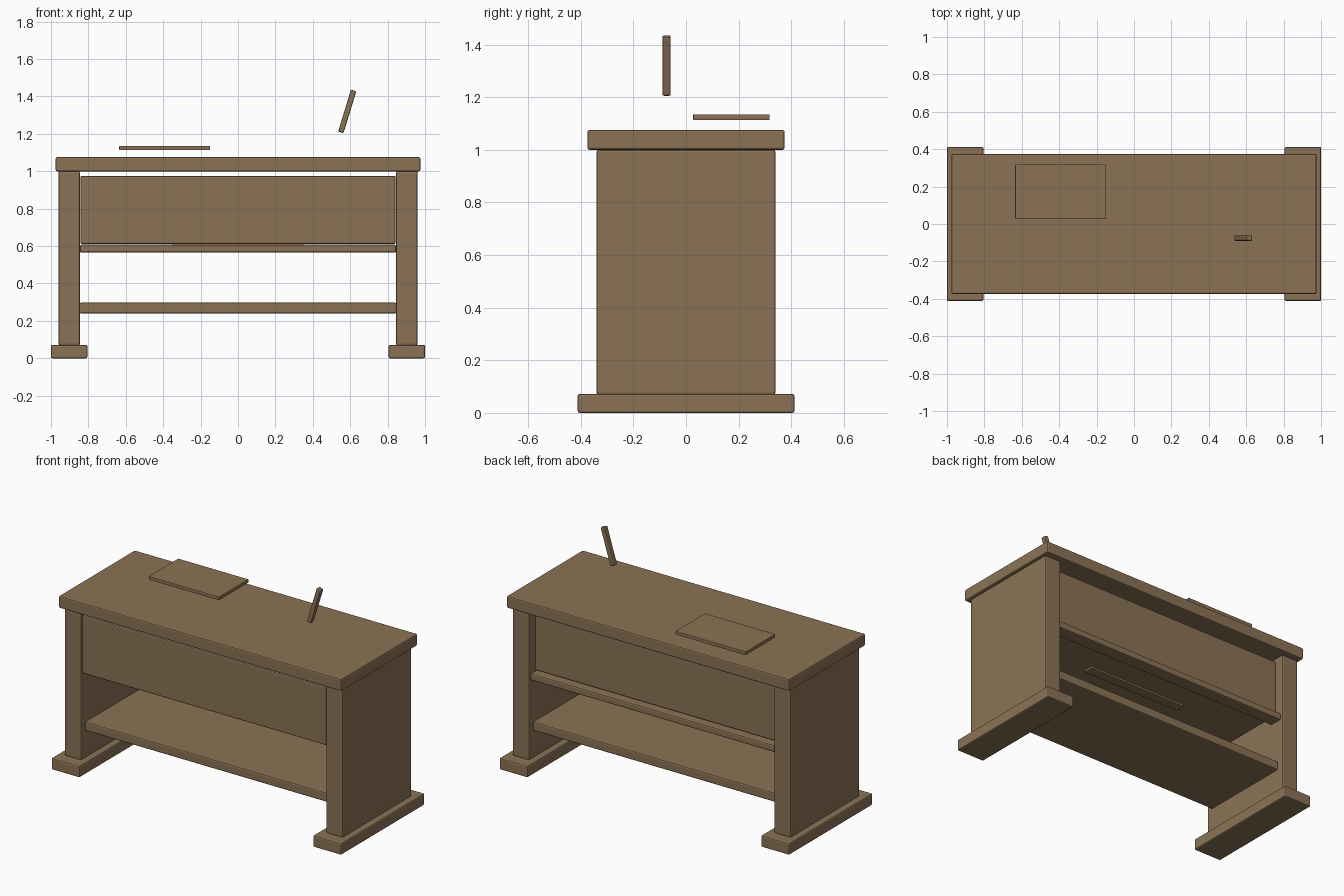
import bpy
import math

default = bpy.data.objects.get("Cube")
if default:
    bpy.data.objects.remove(default, do_unlink=True)

# Single wood colour
wood = bpy.data.materials.new("brown_wood")
wood.use_nodes = True
COLOUR = (0.258, 0.171, 0.091, 1)
wood.diffuse_color = COLOUR
wood.node_tree.nodes["Principled BSDF"].inputs["Base Color"].default_value = COLOUR


def board(name, x, y, z, bevel=0.008, tilt=0):
    """Bevelled board from (low, high) ranges, optionally tilted about y."""
    ranges = (x, y, z)
    centre = [(lo + hi) / 2 for lo, hi in ranges]
    bpy.ops.mesh.primitive_cube_add(size=1, location=centre)
    ob = bpy.context.object
    ob.name = ob.data.name = name
    ob.scale = [hi - lo for lo, hi in ranges]
    bpy.ops.object.transform_apply(location=False, rotation=False, scale=True)
    ob.rotation_euler.y = tilt
    mod = ob.modifiers.new("soft_edges", "BEVEL")
    mod.width = bevel
    mod.segments = 2
    ob.data.materials.append(wood)
    return ob


# Worktop
board("desk_top", (-0.975, 0.975), (-0.375, 0.375), (1.0, 1.075))

# Side slabs with wide feet
for side, sign in (("left", 1), ("right", -1)):
    board(side + "_leg", sorted((sign * 0.845, sign * 0.96)), (-0.34, 0.34), (0.07, 1.0))
    board(side + "_foot", sorted((sign * 0.805, sign * 1.0)), (-0.412, 0.412), (0, 0.072))

# Drawer with a finger pull underneath
board("drawer", (-0.843, 0.843), (-0.335, 0.283), (0.612, 0.975))
board("drawer_pull", (-0.35, 0.35), (-0.03, 0.035), (0.6, 0.62), 0.003)

# Rear rail and lower shelf
board("back_rail", (-0.845, 0.845), (0.24, 0.327), (0.565, 0.608))
board("lower_shelf", (-0.847, 0.847), (-0.3, 0.3), (0.24, 0.297))

# Paper pad and pen above the worktop
board("paper_pad", (-0.635, -0.15), (0.027, 0.318), (1.113, 1.135), 0.003)
board("pen", (0.569, 0.599), (-0.09, -0.058), (1.203, 1.437), 0.006, math.radians(17))
